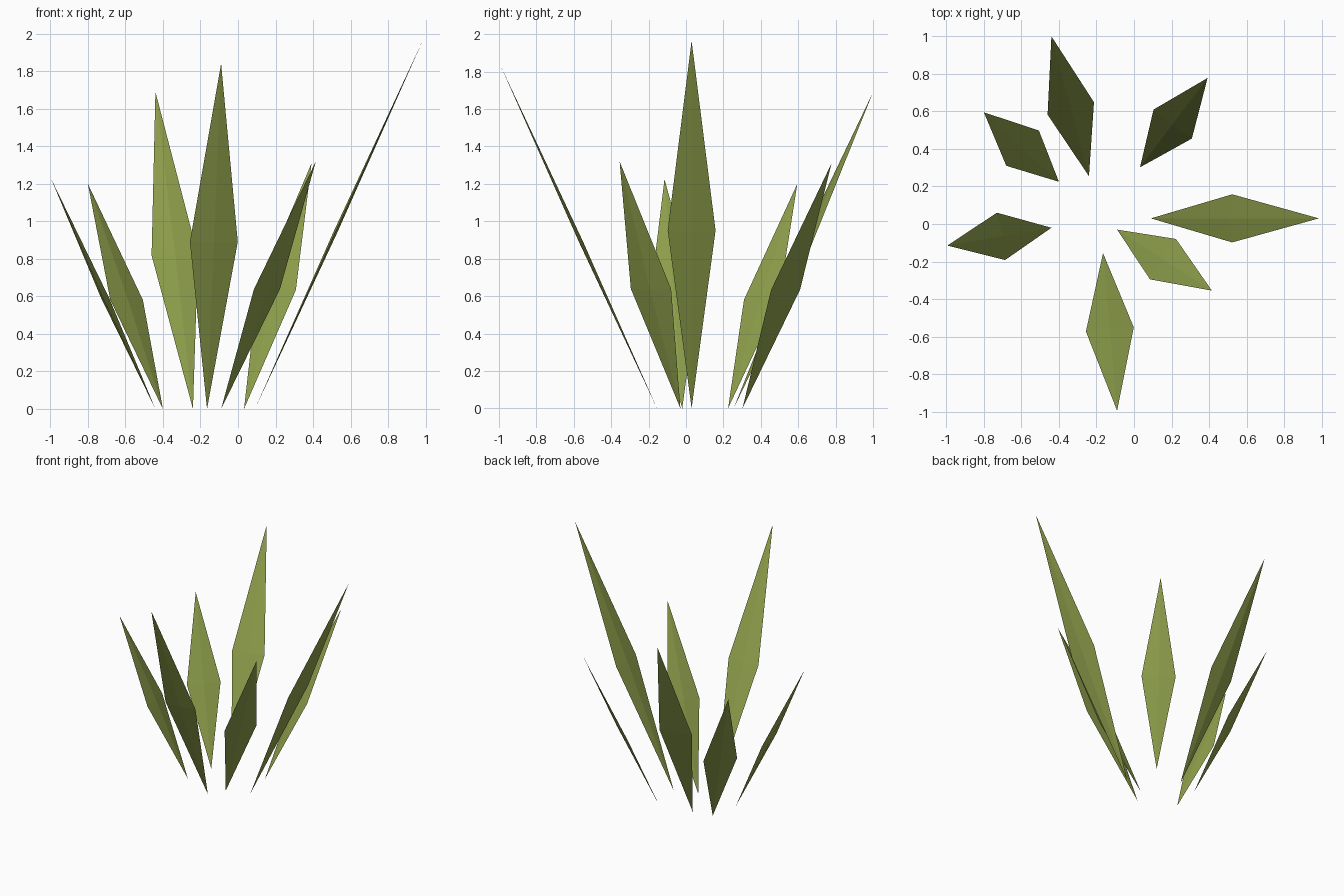
import bpy
from mathutils import Vector

cube = bpy.data.objects.get("Cube")
if cube:
    bpy.data.objects.remove(cube, do_unlink=True)

# Leaf colour
green = bpy.data.materials.new("leaf green")
green.use_nodes = True
colour = (0.275, 0.352, 0.072, 1)
green.diffuse_color = colour
bsdf = green.node_tree.nodes["Principled BSDF"]
bsdf.inputs["Base Color"].default_value = colour
bsdf.inputs["Roughness"].default_value = 0.9

HALF_WIDTH = 0.128
HALF_THICK = 0.01
WIDEST = 0.484


def leaf(name, base, tip):
    """Thin eight-sided blade, widest just below the middle."""
    base, tip = Vector(base), Vector(tip)
    axis = tip - base
    side = axis.cross(Vector((0, 0, 1))).normalized()
    face = side.cross(axis).normalized()
    mid = base + axis * WIDEST
    ring = [mid + side * HALF_WIDTH, mid + face * HALF_THICK,
            mid - side * HALF_WIDTH, mid - face * HALF_THICK]
    faces = []
    for i in range(4):
        j = (i + 1) % 4
        faces += [(4, j, i), (5, i, j)]
    mesh = bpy.data.meshes.new(name)
    mesh.from_pydata(ring + [base, tip], [], faces)
    mesh.materials.append(green)
    mesh.update()
    obj = bpy.data.objects.new(name, mesh)
    bpy.context.collection.objects.link(obj)


# Leaves leaning outward around an open centre
leaf("left_leaf", (0.09, 0.03, 0), (0.985, 0.03, 1.965))
leaf("front_leaf", (-0.165, -0.155, 0), (-0.09, -0.995, 1.84))
leaf("front_left_leaf", (-0.09, -0.03, 0), (0.415, -0.355, 1.32))
leaf("right_leaf", (-0.44, -0.02, 0), (-0.995, -0.115, 1.225))
leaf("back_right_leaf", (-0.4, 0.225, 0), (-0.8, 0.595, 1.2))
leaf("back_leaf", (-0.24, 0.255, 0), (-0.44, 1.0, 1.69))
leaf("back_left_leaf", (0.032, 0.302, 0), (0.392, 0.778, 1.31))
